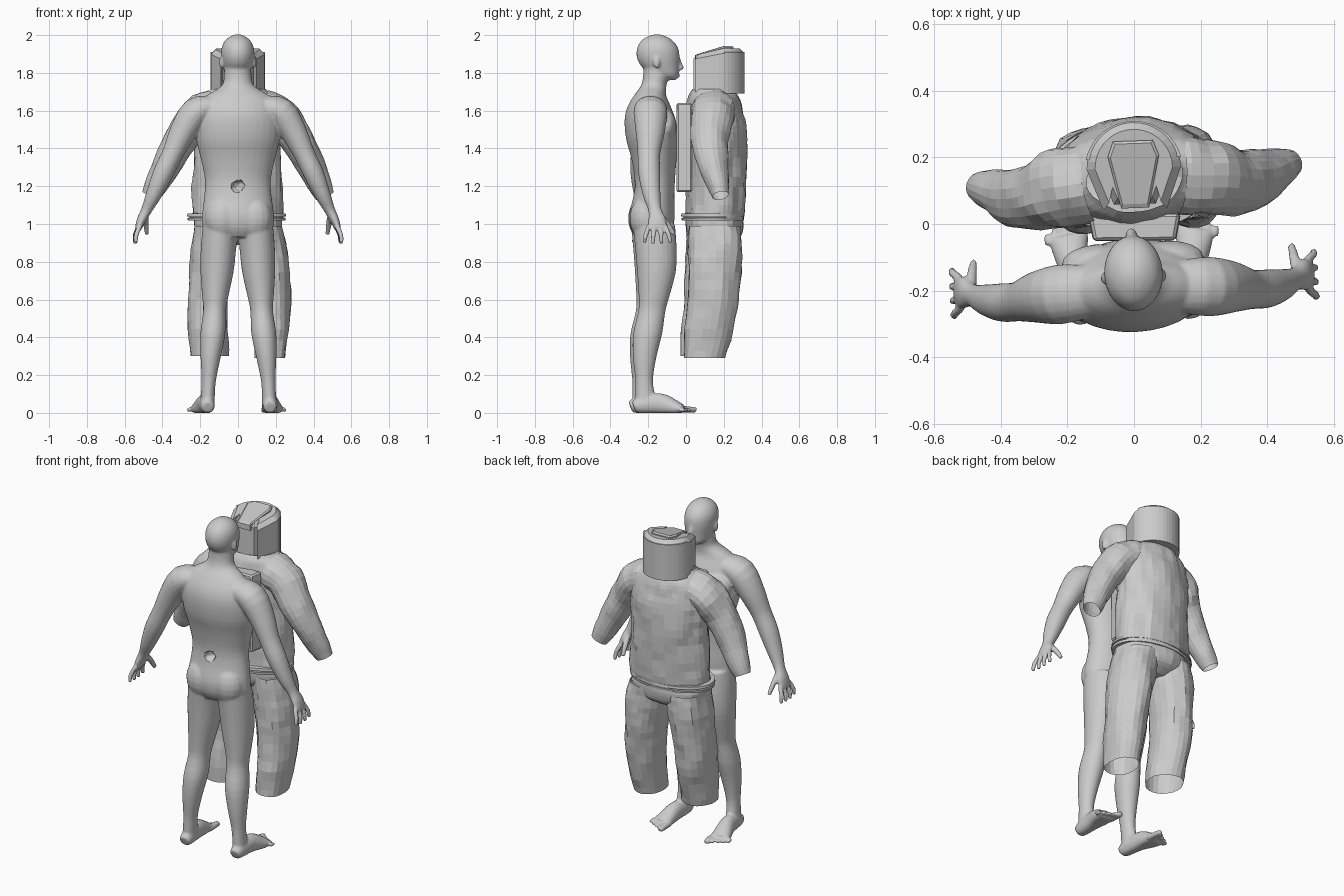
import bpy, bmesh, math
from mathutils import Vector, Matrix, noise

Y, NZ = Vector((0, 1, 0)), Vector((0, 0, -1))


def resample(rows, k):
    """Smooth curve through the rows, k steps per span."""
    out = []
    for i in range(len(rows) - 1):
        q = [rows[max(0, min(len(rows) - 1, i + j))] for j in (-1, 0, 1, 2)]
        for s in range(k):
            t = s / k
            out.append([0.5 * (2 * b + (c - a) * t + (2 * a - 5 * b + 4 * c - d) * t * t
                               + (3 * b - a - 3 * c + d) * t ** 3) for a, b, c, d in zip(*q)])
    return out + [list(rows[-1])]


def tube(bm, rows, n=20, ref=Y, level=False, caps=True, sub=3, wrinkle=0, side=1):
    """Skin elliptical rings (x, y, z, radius a, radius b) along a path."""
    rows = resample([(r[0] * side,) + tuple(r[1:]) for r in rows], sub)
    rings = []
    for i, r in enumerate(rows):
        c = Vector(r[:3])
        t = Vector((0, 0, 1)) if level else (Vector(rows[min(i + 1, len(rows) - 1)][:3])
                                             - Vector(rows[max(i - 1, 0)][:3])).normalized()
        a = ref.cross(t).normalized()
        b = t.cross(a)
        ring = []
        for j in range(n):
            w = 2 * math.pi * j / n
            d = a * math.cos(w) * r[3] + b * math.sin(w) * r[4]
            q = c + d
            # folds are stretched along the height so they read as cloth creases
            k = 1 + wrinkle * (noise.noise(Vector((q.x * 14, q.y * 14, q.z * 6)))
                               + 0.4 * noise.noise(q * 19))
            ring.append(bm.verts.new(c + d * k))
        rings.append(ring)
    for p, q in zip(rings, rings[1:]):
        for j in range(n):
            bm.faces.new((p[j], p[(j + 1) % n], q[(j + 1) % n], q[j]))
    if caps:
        bm.faces.new(rings[0][::-1])
        bm.faces.new(rings[-1])


def ball(bm, loc, scale):
    bmesh.ops.create_uvsphere(bm, u_segments=16, v_segments=10, radius=1,
                              matrix=Matrix.Translation(loc) @ Matrix.Diagonal((*scale, 1)))


def finish(bm, name, smooth=False, turn=0, pivot=(0, 0, 0)):
    p = Matrix.Translation(pivot)
    bm.transform(p @ Matrix.Rotation(math.radians(turn), 4, 'Z') @ p.inverted())
    bmesh.ops.recalc_face_normals(bm, faces=bm.faces)
    me = bpy.data.meshes.new(name)
    for f in bm.faces:
        f.smooth = smooth
    bm.to_mesh(me)
    bm.free()
    ob = bpy.data.objects.new(name, me)
    bpy.context.collection.objects.link(ob)
    return ob


def prism(name, pts, levels, slope=0.0, pivot_y=0.17, turn=2):
    """Stack a plan outline at (z, scale) levels; slope lowers the rear of the upper levels."""
    bm = bmesh.new()
    rings = []
    for li, (z, s) in enumerate(levels):
        rings.append([bm.verts.new((x * s, pivot_y + (y - pivot_y) * s,
                                    z - (slope * max(0, 0.2 - y) if li else 0))) for x, y in pts])
    for p, q in zip(rings, rings[1:]):
        for j in range(len(p)):
            k = (j + 1) % len(p)
            bm.faces.new((p[j], p[k], q[k], q[j]))
    bm.faces.new(rings[-1])
    bm.faces.new(rings[0][::-1])
    return finish(bm, name, turn=turn, pivot=(0, 0.15, 0))


# ---- human figure: overlapping volumes fused by a voxel remesh ----
bm = bmesh.new()
tube(bm, [(0, -.175, .93, .12, .09), (0, -.18, .98, .185, .113), (0, -.18, 1.05, .19, .12),
          (0, -.17, 1.15, .178, .108), (0, -.165, 1.24, .175, .107), (0, -.17, 1.35, .198, .12),
          (0, -.18, 1.45, .222, .137), (0, -.19, 1.55, .225, .135), (0, -.195, 1.62, .207, .115),
          (0, -.19, 1.68, .165, .085), (0, -.172, 1.73, .088, .068), (0, -.16, 1.78, .073, .067),
          (0, -.16, 1.85, .069, .066)], 32, level=True)
# head, nose, lips
tube(bm, [(0, -.085, 1.762, .03, .03), (0, -.105, 1.785, .06, .065), (0, -.135, 1.83, .077, .098),
          (0, -.147, 1.88, .087, .113), (0, -.15, 1.93, .086, .109), (0, -.153, 1.97, .068, .084),
          (0, -.154, 1.995, .036, .045), (0, -.154, 2.004, .01, .01)], 28, level=True)
tube(bm, [(0, -.045, 1.885, .01, .012), (0, -.033, 1.84, .014, .018), (0, -.03, 1.822, .019, .018),
          (0, -.04, 1.812, .014, .01)], 10, level=True)
ball(bm, (0, -.045, 1.785), (.022, .014, .012))
for s in (-1, 1):
    # ear, glute, chest
    ball(bm, (.088 * s, -.16, 1.855), (.011, .018, .032))
    ball(bm, (.085 * s, -.22, 1.03), (.095, .083, .115))
    ball(bm, (.1 * s, -.11, 1.52), (.115, .055, .085))
    # arm and palm
    tube(bm, [(.14, -.195, 1.62, .06, .08), (.225, -.2, 1.59, .08, .09), (.295, -.205, 1.485, .07, .077),
              (.35, -.215, 1.37, .056, .06), (.40, -.215, 1.265, .054, .058), (.448, -.205, 1.155, .042, .047),
              (.485, -.19, 1.075, .029, .035), (.513, -.18, 1.02, .024, .048),
              (.53, -.18, .972, .017, .048)], 20, side=s)
    # fingers and thumb
    for i in range(4):
        y = -.224 + .029 * i
        e = -.018 + .012 * i
        tube(bm, [(.522, y, .99, .014, .013), (.543, y + e, .94, .014, .013),
                  (.545, y + e * 1.4, .892 + .006 * abs(i - 1.5), .011, .011)], 8, side=s)
    tube(bm, [(.49, -.17, 1.05, .017, .018), (.485, -.125, 1.0, .016, .017),
              (.478, -.09, .945, .012, .013)], 8, side=s)
    # leg
    tube(bm, [(.09, -.175, 1.0, .095, .112), (.102, -.165, .88, .094, .11), (.11, -.162, .75, .088, .103),
              (.12, -.175, .62, .07, .082), (.125, -.187, .54, .06, .072), (.135, -.21, .42, .066, .077),
              (.147, -.226, .3, .054, .063), (.157, -.23, .18, .039, .047), (.162, -.225, .1, .037, .051),
              (.165, -.22, .04, .04, .055)], 24, level=True, side=s)
    # foot and toes
    tube(bm, [(.165, -.285, .03, .03, .03), (.166, -.25, .04, .039, .045), (.173, -.15, .048, .044, .057),
              (.186, -.07, .027, .054, .042), (.194, -.025, .02, .057, .024)], 16, ref=NZ, side=s)
    for i in range(5):
        r = .019 if i == 0 else .011
        x = .148 + .026 * i
        tube(bm, [(x, -.05, .018, r, r), (x + .002, .015 - .012 * i, .016, r, r),
                  (x + .003, .048 - .016 * i, .014, r * .85, r * .85)], 8, ref=NZ, side=s)
for v in bm.verts:
    v.co.z = max(v.co.z, 0)
figure = finish(bm, "figure", True, 3, (0, -.18, 0))
m = figure.modifiers.new("fuse", 'REMESH')
m.mode, m.voxel_size, m.use_smooth_shade = 'VOXEL', .007, True
m = figure.modifiers.new("soften", 'SMOOTH')
m.factor, m.iterations = .5, 6

# ragged dent in the lower back
bm = bmesh.new()
bmesh.ops.create_icosphere(bm, subdivisions=3, radius=1)
for v in bm.verts:
    v.co *= 1 + .3 * noise.noise(v.co * 2)
    v.co = Vector((v.co.x * .034, v.co.y * .04 - .275, v.co.z * .034 + 1.2))
cutter = finish(bm, "dent_cutter", True)
cutter.hide_render = True
cutter.hide_set(True)
m = figure.modifiers.new("dent", 'BOOLEAN')
m.operation, m.object, m.solver = 'DIFFERENCE', cutter, 'EXACT'

# ---- suit: crumpled open cloth shells, flat shaded ----
PIV = (0, .15, 0)
bm = bmesh.new()
tube(bm, [(0, .15, 1.03, .245, .152), (0, .155, 1.1, .248, .155), (0, .16, 1.25, .235, .158),
          (0, .16, 1.4, .228, .16), (0, .158, 1.52, .235, .157), (0, .15, 1.61, .228, .148),
          (0, .145, 1.67, .195, .133), (0, .14, 1.70, .158, .115), (0, .14, 1.715, .145, .105)],
     38, level=True, caps=False, sub=3, wrinkle=.07)
for s in (-1, 1):
    tube(bm, [(.13, .135, 1.605, .105, .115), (.222, .125, 1.57, .10, .118), (.295, .105, 1.465, .09, .1),
              (.368, .11, 1.34, .078, .085), (.428, .135, 1.22, .064, .062), (.462, .147, 1.15, .05, .045)],
         20, caps=False, sub=4, wrinkle=.1, side=s)
finish(bm, "suit_jacket", turn=4.3, pivot=PIV)

bm = bmesh.new()
tube(bm, [(0, .148, 1.03, .236, .15), (0, .15, .98, .238, .15), (0, .15, .93, .2, .135),
          (0, .15, .89, .07, .08)], 30, level=True, wrinkle=.06)
tube(bm, [(-.115, .15, .99, .122, .14), (-.135, .148, .86, .12, .145), (-.155, .14, .7, .108, .14),
          (-.16, .12, .5, .105, .135), (-.155, .085, .3, .103, .113)],
     22, level=True, caps=False, sub=4, wrinkle=.09)
tube(bm, [(.115, .15, .99, .122, .14), (.145, .15, .86, .122, .145), (.165, .145, .7, .115, .14),
          (.178, .125, .5, .1, .135), (.167, .09, .29, .083, .113)],
     22, level=True, caps=False, sub=4, wrinkle=.09)
finish(bm, "suit_trousers", turn=2, pivot=PIV)

# waist ring with two flanges
bm = bmesh.new()
tube(bm, [(-.008, .142, z, r, r - .094) for z, r in
          ((1.018, .235), (1.018, .258), (1.032, .26), (1.034, .25), (1.04, .25), (1.04, .262),
           (1.055, .26), (1.057, .235))], 48, level=True, caps=False, sub=1)
finish(bm, "waist_ring", turn=2, pivot=PIV)

# ---- helmet ----
arc = [(.142 * math.cos(math.pi * i / 18), .168 + .142 * math.sin(math.pi * i / 18)) for i in range(19)]
rear = [(-.095, .043), (-.08, .1), (-.063, .06), (.063, .06), (.08, .1), (.095, .043)]
prism("helmet_shell", arc + rear, [(1.70, 1), (1.905, 1), (1.93, .82)], slope=.2)
visor = [(.148 * math.cos(math.radians(a)), .162 + .148 * math.sin(math.radians(a)))
         for a in range(14, 167, 8)]
prism("helmet_visor", visor, [(1.69, 1), (1.91, 1)])
prism("helmet_top_panel", [(.06, .25), (-.06, .25), (-.077, .205), (-.042, .048), (.042, .048), (.077, .205)],
      [(1.86, 1), (1.935, 1), (1.942, .9)], slope=.28)

# ---- backpack ----
pack = prism("backpack", [(.125, -.05), (.14, .03), (-.14, .03), (-.125, -.05)],
             [(1.17, 1), (1.60, 1), (1.64, .97)], pivot_y=0, turn=0.5)
m = pack.modifiers.new("edges", 'BEVEL')
m.width, m.segments = .008, 1
